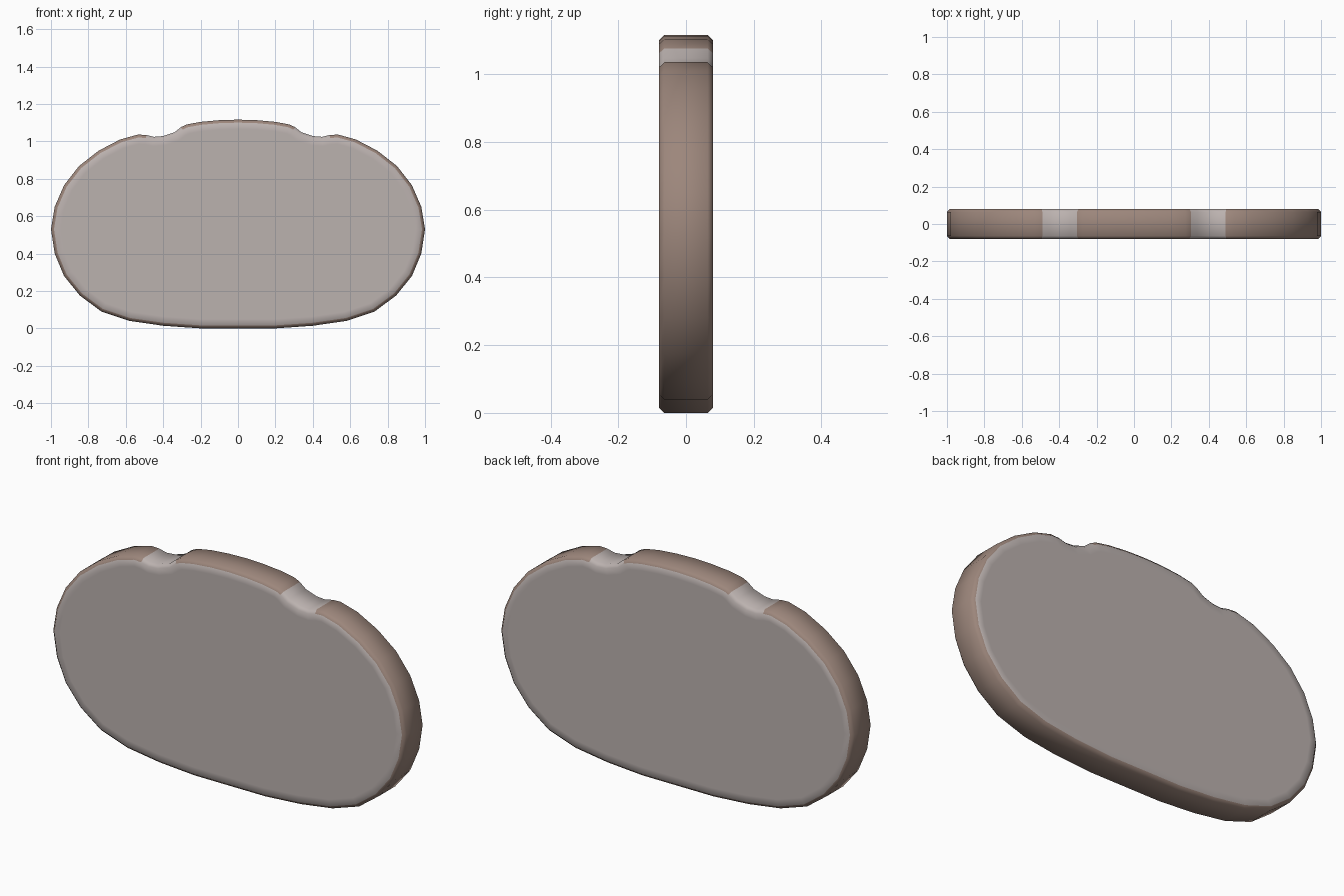
import bpy, bmesh
from mathutils import Vector

if "Cube" in bpy.data.objects:
    bpy.data.objects.remove(bpy.data.objects["Cube"])

def material(name, col):
    m = bpy.data.materials.new(name)
    m.diffuse_color = (*col, 1)
    m.use_nodes = True
    m.node_tree.nodes["Principled BSDF"].inputs["Base Color"].default_value = m.diffuse_color
    return m

# Right half of the outline (x, z), bottom to top
half = [(0.2, 0.0), (0.4, 0.014), (0.58, 0.04), (0.73, 0.09), (0.845, 0.175),
        (0.93, 0.28), (0.98, 0.40), (1.0, 0.53), (0.98, 0.65), (0.93, 0.765),
        (0.85, 0.868), (0.745, 0.95), (0.63, 1.01), (0.535, 1.036), (0.49, 1.034),
        (0.45, 1.024), (0.40, 1.028), (0.34, 1.048), (0.305, 1.076),
        (0.275, 1.09), (0.2, 1.104), (0.1, 1.113)]
outline = [Vector(p) for p in half + [(0.0, 1.116)] + [(-x, z) for x, z in reversed(half)]]
n = len(outline)

def inset(d):
    """Outline moved inward by d along its corner normals."""
    out = []
    for i, p in enumerate(outline):
        a = (p - outline[i - 1]).normalized()
        b = (outline[(i + 1) % n] - p).normalized()
        t = (a + b).normalized()
        out.append(p + Vector((-t.y, t.x)) * d)
    return out

# Rings from front face over the rim to the back face: (y, inset)
bm = bmesh.new()
rings = [[bm.verts.new((p.x, y, p.y)) for p in inset(d)]
         for y, d in [(-0.08, 0.05), (-0.08, 0.016), (-0.064, 0),
                      (0.064, 0), (0.08, 0.016), (0.08, 0.05)]]
for r in range(len(rings) - 1):
    for i in range(n):
        j = (i + 1) % n
        f = bm.faces.new((rings[r][i], rings[r][j], rings[r + 1][j], rings[r + 1][i]))
        # Brown rim, except in the two pale notches
        mid = (outline[i] + outline[j]) / 2
        notch = mid.y > 1.0 and 0.305 < abs(mid.x) < 0.49
        f.material_index = 1 if 0 < r < 4 and not notch else 0
bm.faces.new(rings[0])
bm.faces.new(rings[-1])
bmesh.ops.recalc_face_normals(bm, faces=bm.faces)
for f in bm.faces:
    f.smooth = True

mesh = bpy.data.meshes.new("notched_slab")
bm.to_mesh(mesh)
bm.free()
mesh.materials.append(material("pale_grey", (0.50, 0.445, 0.43)))
mesh.materials.append(material("brown_rim", (0.335, 0.24, 0.20)))
bpy.context.collection.objects.link(bpy.data.objects.new("notched_slab", mesh))
